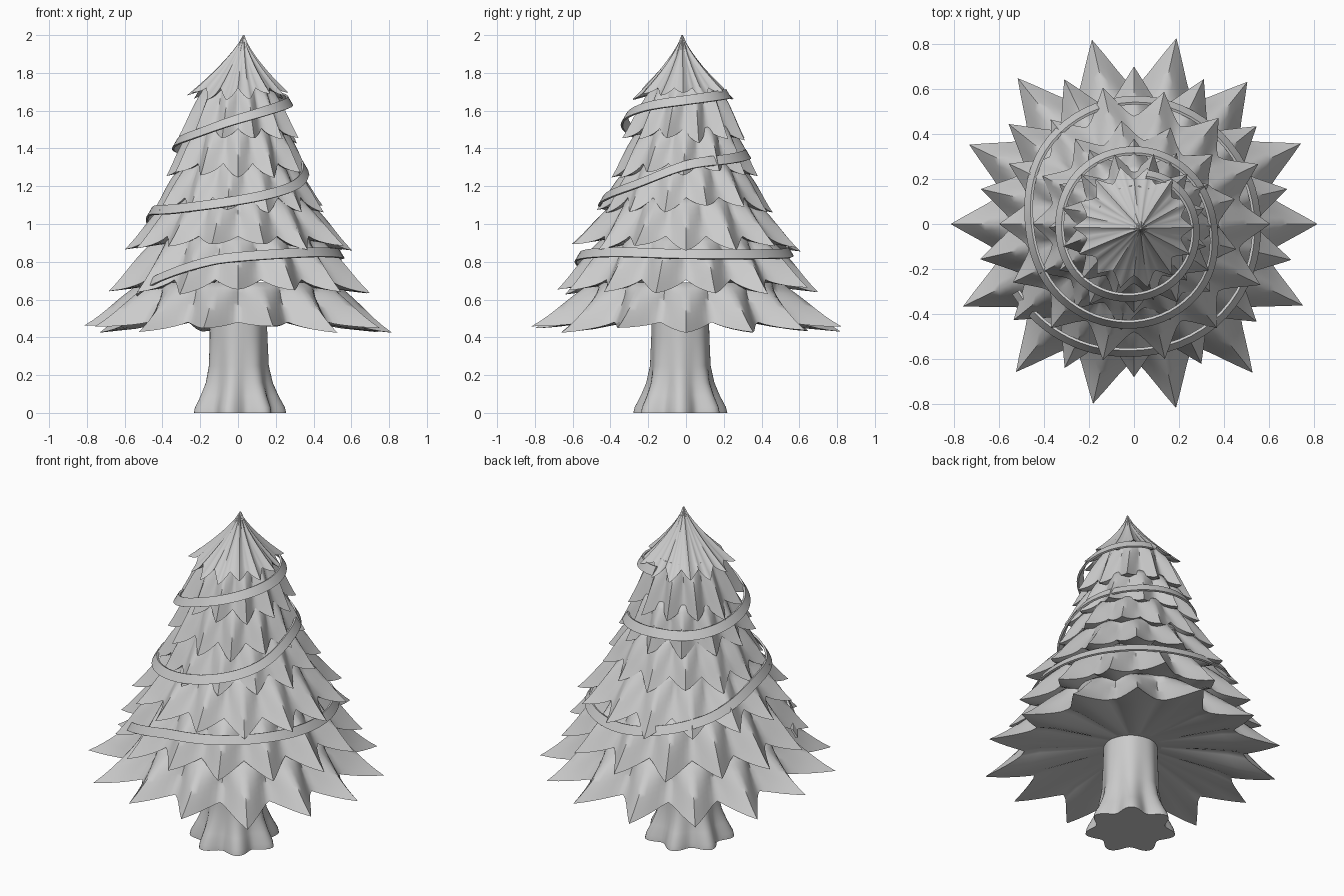
import bpy, bmesh, math, random
from mathutils import Vector

if "Cube" in bpy.data.objects:
    bpy.data.objects.remove(bpy.data.objects["Cube"])

random.seed(4)


def make(name, rings, angle):
    """Skin a list of equal-length vertex rings into a closed mesh object."""
    bm = bmesh.new()
    rows = [[bm.verts.new(p) for p in ring] for ring in rings]
    n = len(rows[0])
    for a, b in zip(rows, rows[1:]):
        for i in range(n):
            j = (i + 1) % n
            bm.faces.new((a[i], a[j], b[j], b[i]))
    bm.faces.new(rows[0])
    bm.faces.new(rows[-1])
    bmesh.ops.recalc_face_normals(bm, faces=bm.faces)
    me = bpy.data.meshes.new(name)
    bm.to_mesh(me)
    bm.free()
    ob = bpy.data.objects.new(name, me)
    bpy.context.collection.objects.link(ob)
    bpy.ops.object.select_all(action='DESELECT')
    ob.select_set(True)
    bpy.context.view_layer.objects.active = ob
    bpy.ops.object.shade_smooth_by_angle(angle=math.radians(angle))
    return ob


def tier(name, count, phase, z_top, r_top, z_tip, r_tip, r_valley, lift, power,
         lean=(0, 0), y_off=0):
    """Star-edged skirt of foliage with pointed tips and pinched valleys."""
    seg, rows = 10, 8
    jit = [(random.uniform(-.03, .025), random.uniform(-.025, .02)) for _ in range(count)]
    rings = []
    for k in range(rows + 1):
        t = k / rows
        ring = []
        for i in range(count * seg):
            u = i / seg
            tip = int(u + .5) % count
            s = 1 - 2 * abs(u - math.floor(u + .5))      # 1 on a tip, 0 in a valley
            a = (u + phase) * math.tau / count
            r_end = r_valley + (r_tip * (1 + jit[tip][0]) - r_valley) * s ** 1.5
            z_end = z_tip + lift * (1 - s) ** 1.4 + jit[tip][1] * s
            round_s = 1 - (1 - s) ** 2                   # pillowy cross-section
            bulge = .1 * r_tip * math.sin(math.pi * t) * (1 - t) * (round_s - .45)
            r = r_top + (r_end - r_top) * t ** power + bulge * min(1, .3 + r_top * 4)
            z = z_top + (z_end - z_top) * t
            ring.append((r * math.cos(a) + lean[0] * (1 - t),
                         r * math.sin(a) + lean[1] * (1 - t) + y_off * t, z))
        rings.append(ring)
    # underside folding back in towards the core
    edge = rings[-1]
    inner = []
    for f, up in ((.85, .02), (.25, .075)):
        ring = []
        for x, y, z in edge:
            d = math.hypot(x, y)
            r = (d * .5 + r_valley * .5) * f if f > .5 else r_valley * f
            ring.append((x / d * r, y / d * r, z + up if f > .5 else z_tip + up))
        rings.append(ring)
    return make(name, rings, 60)


# foliage tiers, bottom to top
tier("foliage_tier_1", 14, 0, .69, .52, .445, .83, .61, .035, 1.3)
tier("foliage_tier_2", 14, .5, .945, .42, .65, .70, .54, .055, 1.1)
tier("foliage_tier_3", 14, 0, 1.14, .36, .875, .61, .48, .06, 1.15)
tier("foliage_tier_4", 13, .5, 1.33, .28, 1.08, .465, .375, .06, 1.0)
tier("foliage_tier_5", 12, 0, 1.52, .235, 1.26, .39, .30, .06, 1.0, y_off=-.015)
tier("foliage_tier_6", 12, .5, 1.74, .17, 1.45, .33, .25, .055, 1.0, y_off=-.015)
tier("foliage_top", 14, 0, 2.0, .004, 1.68, .27, .215, .04, 1.35, (.03, -.02), -.015)

# trunk with flared, lobed roots
trunk = []
for z, r, lobe in ((0, .225, .03), (.03, .22, .028), (.09, .195, .02), (.16, .172, .012),
                   (.25, .158, .005), (.40, .153, .003), (.56, .15, 0)):
    trunk.append([((r + lobe * math.cos(7 * a)) * math.cos(a),
                   (r + lobe * math.cos(7 * a)) * math.sin(a) - .03, z)
                  for a in (math.tau * i / 84 for i in range(84))])
make("trunk", trunk, 45)

# garland: angle in degrees, height, radius along the spiral
path = [(-150, .645, .61), (-135, .71, .605), (-110, .79, .59), (-90, .825, .575),
        (-45, .85, .57), (0, .84, .55), (45, .84, .55), (90, .855, .555), (135, .94, .53),
        (180, 1.06, .47), (225, 1.08, .465), (270, 1.125, .45), (315, 1.20, .415),
        (360, 1.31, .355), (405, 1.345, .335), (450, 1.37, .33), (495, 1.38, .335),
        (540, 1.42, .335), (585, 1.47, .345), (630, 1.555, .33), (675, 1.62, .305),
        (720, 1.655, .275), (765, 1.68, .25), (800, 1.69, .23)]
pts = [Vector(p) for p in path]
pts = [2 * pts[0] - pts[1]] + pts + [2 * pts[-1] - pts[-2]]
garland = []
for p0, p1, p2, p3 in zip(pts, pts[1:], pts[2:], pts[3:]):
    for i in range(8):
        t = i / 8
        deg, z, r = .5 * (2 * p1 + (p2 - p0) * t + (2 * p0 - 5 * p1 + 4 * p2 - p3) * t * t
                          + (3 * p1 - p0 - 3 * p2 + p3) * t ** 3)
        a = math.radians(deg)
        garland.append([((r + dr) * math.cos(a), (r + dr) * math.sin(a), z + dz)
                        for dr, dz in ((.015, -.022), (-.013, .026), (-.024, .022), (.004, -.026))])
make("garland", garland, 40)
